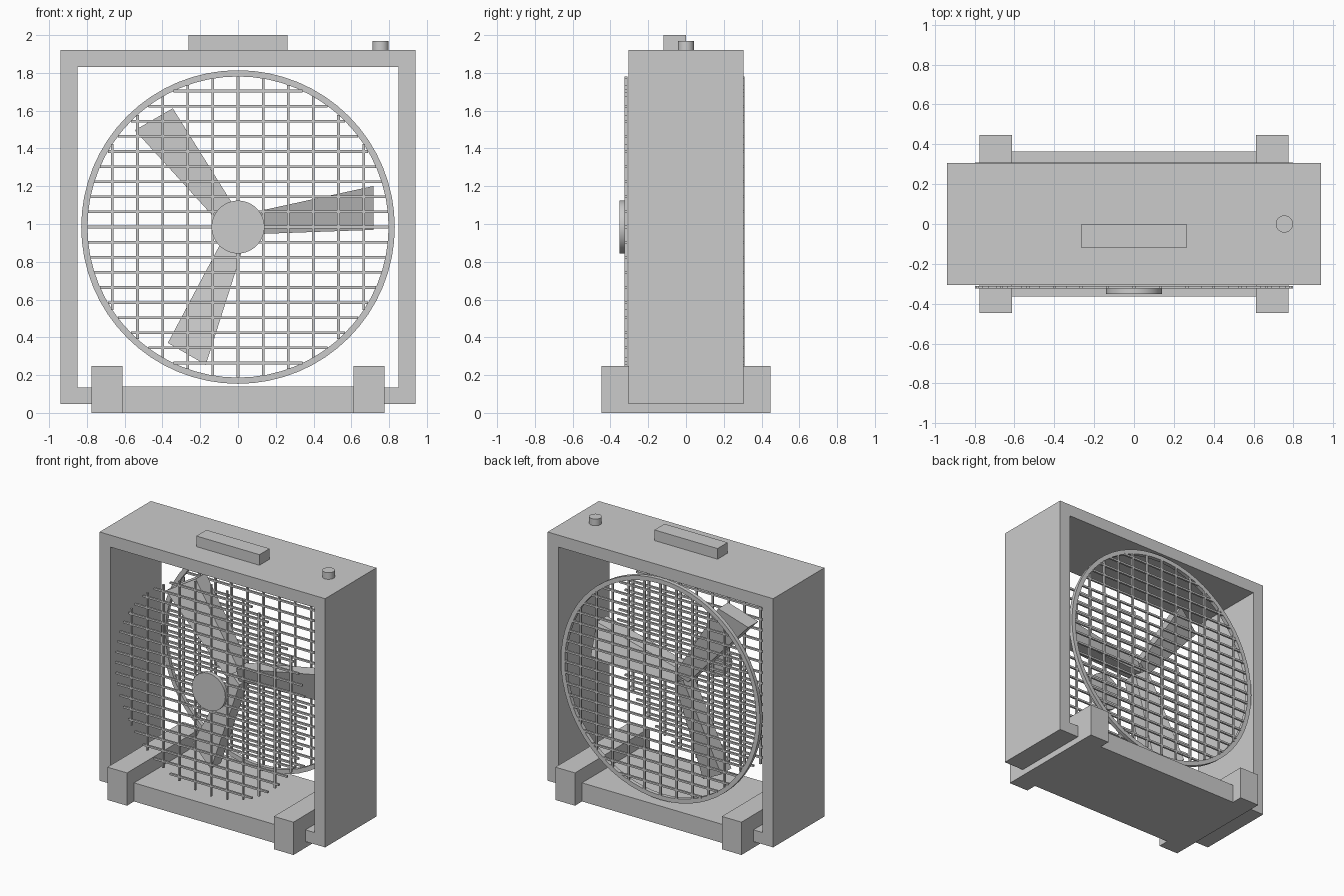
import bpy, bmesh, math
from mathutils import Matrix

if "Cube" in bpy.data.objects:
    bpy.data.objects.remove(bpy.data.objects["Cube"])

CZ = 0.984  # height of the fan axis


def make(name, bm):
    bmesh.ops.recalc_face_normals(bm, faces=bm.faces)
    me = bpy.data.meshes.new(name)
    bm.to_mesh(me)
    bm.free()
    ob = bpy.data.objects.new(name, me)
    bpy.context.collection.objects.link(ob)
    return ob


def add_box(bm, x0, x1, y0, y1, z0, z1):
    m = Matrix.Translation(((x0 + x1) / 2, (y0 + y1) / 2, (z0 + z1) / 2))
    bmesh.ops.create_cube(bm, size=1, matrix=m @ Matrix.Diagonal((x1 - x0, y1 - y0, z1 - z0, 1)))


def box(name, *dims):
    bm = bmesh.new()
    add_box(bm, *dims)
    return make(name, bm)


def cylinder(name, r, depth, loc, along_y=False, n=48):
    bm = bmesh.new()
    rot = Matrix.Rotation(math.pi / 2, 4, 'X') if along_y else Matrix()
    bmesh.ops.create_cone(bm, cap_ends=True, segments=n, radius1=r, radius2=r,
                          depth=depth, matrix=Matrix.Translation(loc) @ rot)
    return smooth(make(name, bm))


def smooth(ob):
    bpy.ops.object.select_all(action='DESELECT')
    ob.select_set(True)
    bpy.context.view_layer.objects.active = ob
    bpy.ops.object.shade_smooth_by_angle(angle=math.radians(30))
    return ob


def loft_closed(name, outer, inner, y0, y1):
    """Hollow frame between two matching (x, z) loops, from y0 to y1."""
    bm = bmesh.new()
    loops = [[bm.verts.new((x, y, z)) for x, z in pts]
             for pts, y in ((outer, y0), (outer, y1), (inner, y1), (inner, y0))]
    n = len(outer)
    for a, b in zip(loops, loops[1:] + loops[:1]):
        for i in range(n):
            j = (i + 1) % n
            bm.faces.new((a[i], a[j], b[j], b[i]))
    return make(name, bm)


def rect(x, z0, z1):
    return [(-x, z0), (x, z0), (x, z1), (-x, z1)]


def circle(r, n=64):
    return [(r * math.cos(math.tau * i / n), CZ + r * math.sin(math.tau * i / n)) for i in range(n)]


# Square housing and rear ring
loft_closed("housing", rect(0.94, 0.047, 1.92), rect(0.85, 0.135, 1.83), -0.305, 0.305)
smooth(loft_closed("rear_ring", circle(0.83), circle(0.797), 0.275, 0.305))

# Base plate and feet
box("base_plate", -0.62, 0.62, -0.363, 0.363, 0, 0.14)
for side, name in ((-1, "foot_left"), (1, "foot_right")):
    xa, xb = sorted((side * 0.612, side * 0.775))
    box(name, xa, xb, -0.447, 0.447, 0, 0.247)

# Carry handle and control knob
box("carry_handle", -0.263, 0.263, -0.12, 0, 1.915, 2.0)
cylinder("control_knob", 0.043, 0.055, (0.755, 0, 1.9425), n=32)

# Front and rear grilles: bars trimmed to a circle
R, t = 0.797, 0.007
for name, y in (("front_grille", -0.318), ("rear_grille", 0.302)):
    bm = bmesh.new()
    for k in range(-5, 6):
        x = k * 0.133
        h = math.sqrt(R * R - x * x)
        add_box(bm, x - t, x + t, y - t, y + t, CZ - h, CZ + h)
    for k in range(-9, 10):
        z = k * 0.08
        h = math.sqrt(R * R - z * z)
        add_box(bm, -h, h, y - t, y + t, CZ + z - t, CZ + z + t)
    make(name, bm)

# Hub cap on the front grille
cylinder("hub_cap", 0.14, 0.03, (0, -0.336, CZ), along_y=True)

# Three tapered, pitched blades: (radius, width offset, front y)
profile = [(0.02, 0.065, -0.05), (0.717, 0.217, -0.08), (0.717, -0.015, -0.01), (0.02, -0.04, -0.02)]
for i in range(3):
    bm = bmesh.new()
    front = [bm.verts.new((r, y, w)) for r, w, y in profile]
    back = [bm.verts.new((r, y + 0.12, w)) for r, w, y in profile]
    bm.faces.new(front)
    bm.faces.new(back[::-1])
    for a in range(4):
        b = (a + 1) % 4
        bm.faces.new((front[a], front[b], back[b], back[a]))
    bmesh.ops.transform(bm, verts=bm.verts, matrix=Matrix.Translation((0, 0, CZ))
                        @ Matrix.Rotation(-i * math.tau / 3, 4, 'Y'))
    make(f"blade_{i + 1}", bm)
